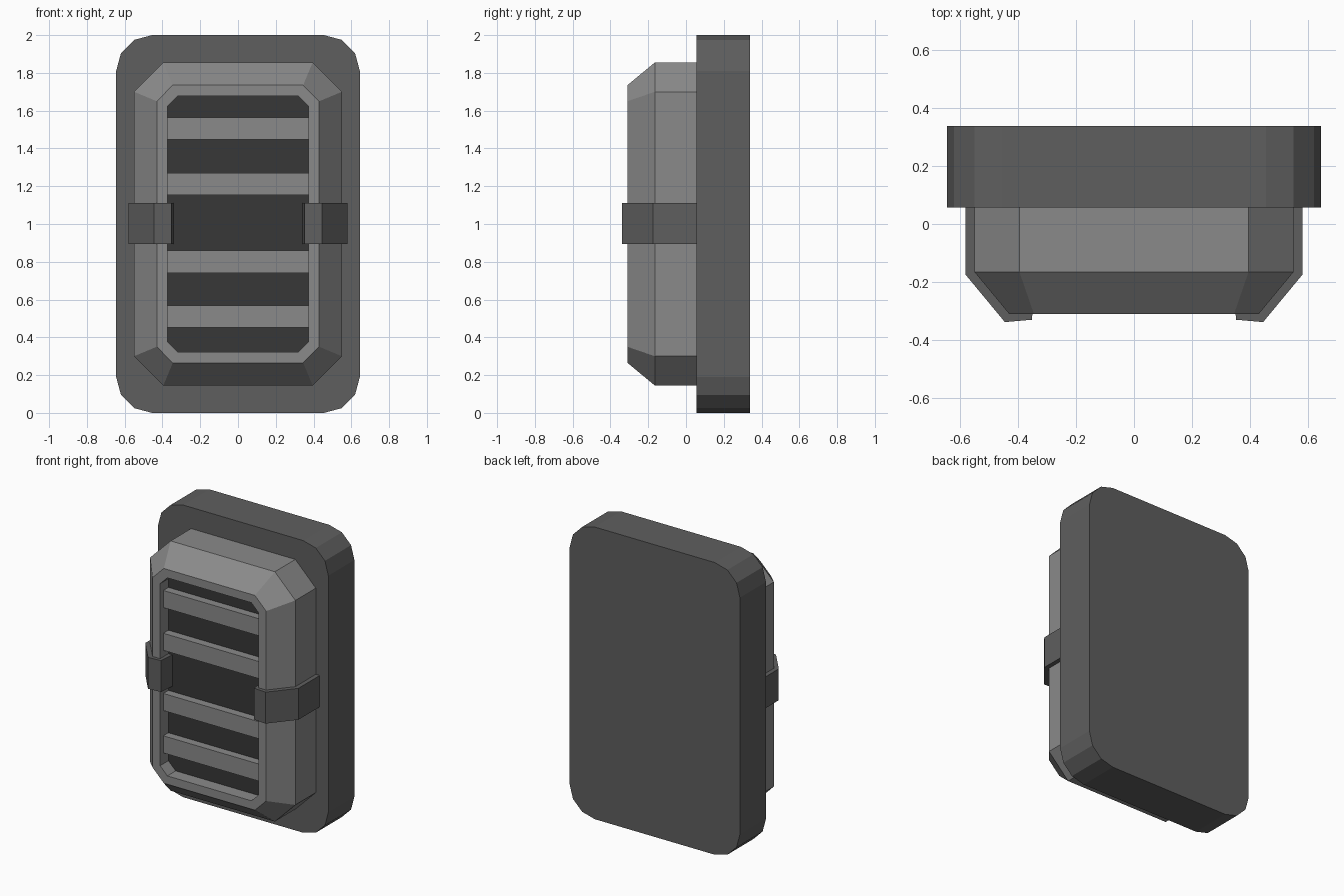
import bpy, bmesh
from math import sin, cos, pi

if "Cube" in bpy.data.objects:
    bpy.data.objects.remove(bpy.data.objects["Cube"])

DARK, MID, BLACK = 0.113, 0.255, 0.039   # frame and clips, housing, recess
FLOOR_Y, BACK_Y, RIM_Y = -0.22, 0.056, -0.31


def finish(name, bm, grey):
    bmesh.ops.recalc_face_normals(bm, faces=bm.faces)
    me = bpy.data.meshes.new(name)
    bm.to_mesh(me)
    bm.free()
    ob = bpy.data.objects.new(name, me)
    bpy.context.collection.objects.link(ob)
    mat = bpy.data.materials.new(name + "_grey")
    mat.diffuse_color = (grey, grey, grey, 1)
    mat.use_nodes = True
    mat.node_tree.nodes["Principled BSDF"].inputs["Base Color"].default_value = mat.diffuse_color
    me.materials.append(mat)
    return ob


def outline(hw, hh, r, seg):
    # rectangle around z = 1 with corners cut into seg steps (1 = chamfer)
    pts = []
    for k, (sx, sz) in enumerate([(1, 1), (-1, 1), (-1, -1), (1, -1)]):
        for i in range(seg + 1):
            a = pi / 2 * (k + i / seg)
            pts.append((sx * (hw - r) + r * cos(a), 1 + sz * (hh - r) + r * sin(a)))
    return pts


def loft(name, rings, grey, caps=True):
    # rings of equal length, bridged in order
    bm = bmesh.new()
    rings = [[bm.verts.new(p) for p in ring] for ring in rings]
    n = len(rings[0])
    for a, b in zip(rings, rings[1:]):
        for i in range(n):
            j = (i + 1) % n
            bm.faces.new((a[i], a[j], b[j], b[i]))
    if caps:
        bm.faces.new(rings[0])
        bm.faces.new(rings[-1])
    return finish(name, bm, grey)


def at_y(y, pts):
    return [(x, y, z) for x, z in pts]


# back plate with rounded corners
plate = outline(0.645, 1.0, 0.19, 3)
loft("back_plate", [at_y(0.338, plate), at_y(BACK_Y, plate)], DARK)

# housing: straight wall, bevelled shoulder, flat rim, recess wall
outer = outline(0.55, 0.855, 0.155, 1)
inner = outline(0.373, 0.678, 0.055, 1)
loft("housing", [at_y(BACK_Y, outer), at_y(-0.165, outer),
                 at_y(RIM_Y, outline(0.43, 0.735, 0.085, 1)),
                 at_y(RIM_Y, inner), at_y(FLOOR_Y, inner)], MID, caps=False)

# dark recess floor
bm = bmesh.new()
bm.faces.new([bm.verts.new(p) for p in at_y(FLOOR_Y, inner)])
floor = finish("recess_floor", bm, BLACK)
if floor.data.polygons[0].normal.y > 0:
    floor.data.flip_normals()

# four grille slats
for i, z in enumerate((0.51, 0.80, 1.212, 1.505)):
    bm = bmesh.new()
    bmesh.ops.create_cube(bm, size=1)
    for v in bm.verts:
        v.co = (v.co.x * 0.746, v.co.y * 0.055 + FLOOR_Y - 0.0275, v.co.z * 0.117 + z)
    finish(f"slat_{i + 1}", bm, MID)

# bent side clips hugging the housing and hooking into the recess
profile = [(0.58, BACK_Y), (0.58, -0.175), (0.445, -0.338), (0.352, -0.33),
           (0.342, FLOOR_Y), (0.38, FLOOR_Y), (0.38, -0.3), (0.43, -0.305),
           (0.545, -0.165), (0.545, BACK_Y)]
for side, s in (("right", 1), ("left", -1)):
    loft(side + "_clip", [[(s * x, y, z) for x, y in profile] for z in (0.895, 1.11)], DARK)
